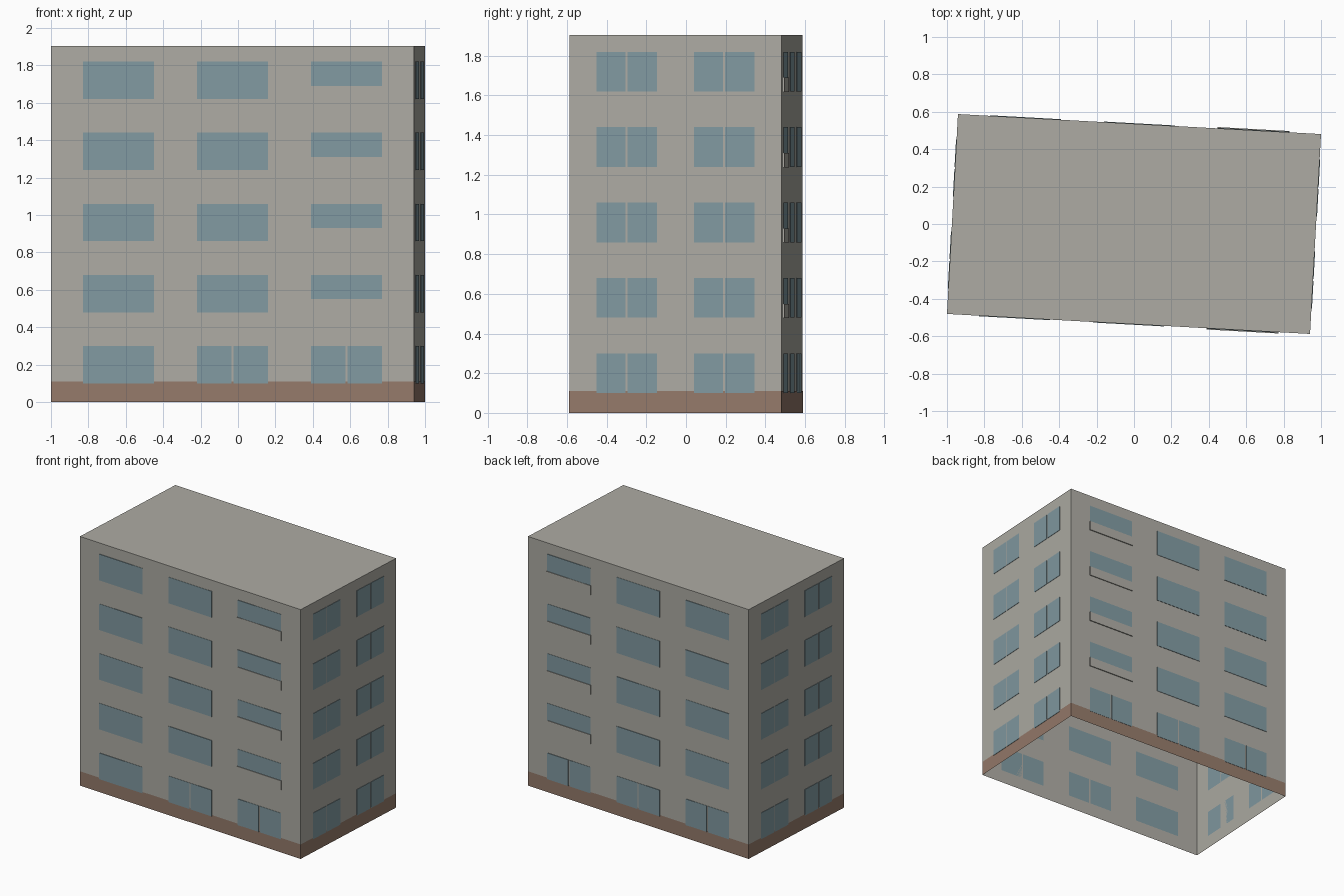
import bpy, bmesh, math
from mathutils import Matrix

if "Cube" in bpy.data.objects:
    bpy.data.objects.remove(bpy.data.objects["Cube"])

LENGTH, DEPTH, HEIGHT = 1.944, 1.07, 1.905
TURN = Matrix.Rotation(math.radians(-3.15), 4, 'Z')
STOREY, SILL, WIN_H = 0.38, 0.10, 0.20


def material(name, rgb):
    m = bpy.data.materials.new(name)
    m.use_nodes = True
    m.diffuse_color = (*rgb, 1)
    m.node_tree.nodes["Principled BSDF"].inputs["Base Color"].default_value = (*rgb, 1)
    return m


wall_mat = material("warm grey plaster", (0.42, 0.41, 0.37))
glass_mat = material("blue grey glass", (0.22, 0.32, 0.355))
base_mat = material("brown plinth", (0.30, 0.195, 0.145))


def finish(name, bm, mat):
    bm.transform(TURN)
    mesh = bpy.data.meshes.new(name)
    bm.to_mesh(mesh)
    bm.free()
    mesh.materials.append(mat)
    bpy.context.collection.objects.link(bpy.data.objects.new(name, mesh))


def shell(name, size, mat, open_top):
    """Thin box shell standing on the ground, without a bottom."""
    bm = bmesh.new()
    bmesh.ops.create_cube(bm, size=1)
    bmesh.ops.scale(bm, vec=size, verts=bm.verts)
    bmesh.ops.translate(bm, vec=(0, 0, size[2] / 2), verts=bm.verts)
    drop = [f for f in bm.faces if f.normal.z < -0.5 or (open_top and f.normal.z > 0.5)]
    bmesh.ops.delete(bm, geom=drop, context='FACES')
    finish(name, bm, mat)


def plate(bm, facing, across, z0, width, height, thick):
    """Add a plate to the facade turned by the given number of quarter turns."""
    out = (DEPTH if facing % 2 == 0 else LENGTH) / 2
    place = (Matrix.Rotation(facing * math.pi / 2, 4, 'Z')
             @ Matrix.Translation((across, -out - thick / 2, z0 + height / 2))
             @ Matrix.Diagonal((width, thick, height, 1)))
    bmesh.ops.create_cube(bm, size=1, matrix=place)


def window(bm, facing, across, z0, width, gap):
    """One pane, or two panes with a narrow gap between them."""
    if not gap:
        plate(bm, facing, across, z0, width, WIN_H, 0.003)
        return
    pane = (width - gap) / 2
    for side in (-1, 1):
        plate(bm, facing, across + side * (pane + gap) / 2, z0, pane, WIN_H, 0.003)


# Walls, roof and plinth
shell("walls_and_roof", (LENGTH, DEPTH, HEIGHT), wall_mat, False)
shell("plinth", (LENGTH + 0.002, DEPTH + 0.002, 0.11), base_mat, True)

# Windows: facing 0 front, 1 left (+x), 2 back, 3 right (-x)
for facing, name in enumerate(("front", "left", "back", "right")):
    glass, parapets = bmesh.new(), bmesh.new()
    for floor in range(5):
        z0 = SILL + floor * STOREY
        if facing % 2:
            for across in (-0.246, 0.246):
                window(glass, facing, across, z0, 0.305, 0.01)
            continue
        balcony_side = 1 if facing == 0 else -1
        for column in (-1, 0, 1):
            across = 0.61 * column
            split = floor == 0 and not (facing == 0 and column == -1)
            window(glass, facing, across, z0, 0.381, 0.01 if split else 0)
            # Low balcony panel in front of the glass
            if floor and column == balcony_side:
                plate(parapets, facing, across, z0 - 0.002, 0.385, 0.072, 0.007)
    finish(name + "_windows", glass, glass_mat)
    if facing % 2 == 0:
        finish(name + "_balcony_panels", parapets, wall_mat)
    else:
        parapets.free()
